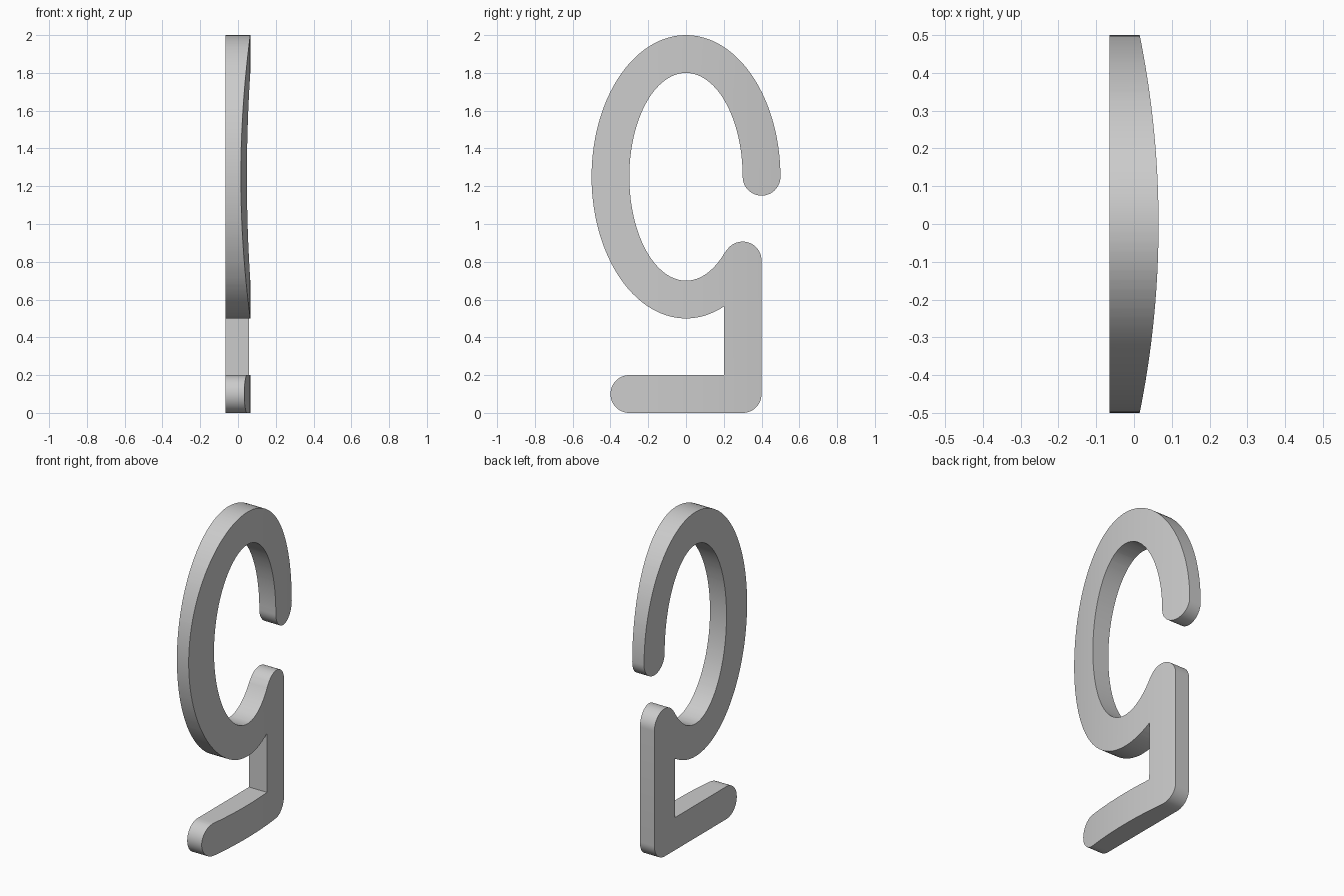
import bpy, bmesh, math

if "Cube" in bpy.data.objects:
    bpy.data.objects.remove(bpy.data.objects["Cube"], do_unlink=True)

BACK_X = -0.065      # flat side
CROWN_X = 0.065      # highest line of the domed side
DOME_RADIUS = 2.525


def arc(cy, cz, ry, rz, start, end, steps):
    """Points on an elliptical arc in the side plane, angles in degrees."""
    points = []
    for i in range(steps + 1):
        a = math.radians(start + (end - start) * i / steps)
        points.append((cy + ry * math.cos(a), cz + rz * math.sin(a)))
    return points


def dome_x(y):
    return CROWN_X - DOME_RADIUS + math.sqrt(DOME_RADIUS ** 2 - y * y)


# Closed outline: open oval loop, stem and foot with rounded ends
outline = arc(0, 1.25, 0.5, 0.75, 0, 293.6, 96)           # outer oval
outline += [(0.2, 0.2)]                                   # inside corner
outline += arc(-0.3, 0.1, 0.1, 0.1, 90, 270, 24)          # foot tip
outline += arc(0.3, 0.1, 0.1, 0.1, 270, 360, 12)          # heel
outline += arc(0.3, 0.807, 0.1, 0.1, 0, 145, 20)          # stem top
outline += arc(0, 1.25, 0.3, 0.55, 313.6, 0, 96)          # inner oval
outline += arc(0.4, 1.25, 0.1, 0.1, 180, 360, 24)[1:-1]   # loop tip

bm = bmesh.new()
bm.faces.new([bm.verts.new((BACK_X, y, z)) for y, z in outline])

# Slice into strips so the domed side can bend
SLICES = 40
for i in range(1, SLICES):
    y = -0.5 + i / SLICES
    bmesh.ops.bisect_plane(bm, geom=bm.verts[:] + bm.edges[:] + bm.faces[:],
                           dist=1e-5, plane_co=(0, y, 0), plane_no=(0, 1, 0))

# Thicken, then push the new side onto the dome
flat = bm.faces[:]
result = bmesh.ops.extrude_face_region(bm, geom=flat, use_keep_orig=True)
for item in result["geom"]:
    if isinstance(item, bmesh.types.BMVert):
        item.co.x = dome_x(item.co.y)
bmesh.ops.recalc_face_normals(bm, faces=bm.faces[:])

mesh = bpy.data.meshes.new("hook_body")
bm.to_mesh(mesh)
bm.free()
hook = bpy.data.objects.new("hook_body", mesh)
bpy.context.collection.objects.link(hook)

# Plain grey finish
grey = bpy.data.materials.new("light_grey")
grey.use_nodes = True
color = (0.6, 0.6, 0.6, 1)
grey.diffuse_color = color
grey.node_tree.nodes["Principled BSDF"].inputs["Base Color"].default_value = color
mesh.materials.append(grey)

bpy.ops.object.select_all(action="DESELECT")
hook.select_set(True)
bpy.context.view_layer.objects.active = hook
bpy.ops.object.shade_smooth_by_angle(angle=math.radians(30))
